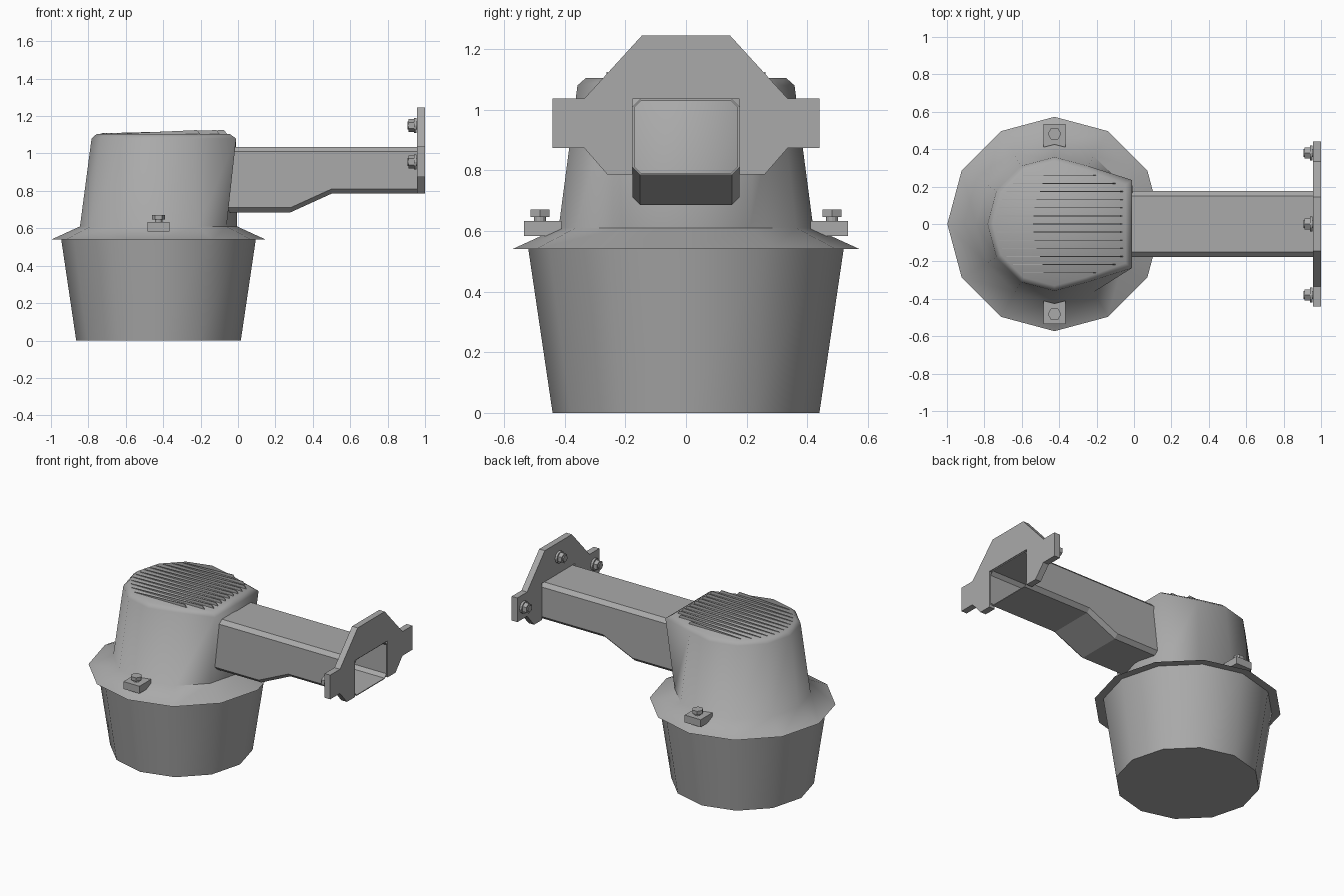
import bpy, bmesh, math
from mathutils import Vector, Matrix

cube = bpy.data.objects.get("Cube")
if cube:
    bpy.data.objects.remove(cube, do_unlink=True)

grey = bpy.data.materials.new("cast grey")
grey.use_nodes = True
colour = (0.4, 0.4, 0.4, 1)
grey.diffuse_color = colour
grey.node_tree.nodes["Principled BSDF"].inputs["Base Color"].default_value = colour

CX = -0.425  # lamp axis


def finish(name, bm, smooth=None):
    bmesh.ops.recalc_face_normals(bm, faces=bm.faces)
    mesh = bpy.data.meshes.new(name)
    bm.to_mesh(mesh)
    bm.free()
    mesh.materials.append(grey)
    ob = bpy.data.objects.new(name, mesh)
    bpy.context.collection.objects.link(ob)
    if smooth:
        bpy.ops.object.select_all(action='DESELECT')
        ob.select_set(True)
        bpy.context.view_layer.objects.active = ob
        bpy.ops.object.shade_smooth_by_angle(angle=math.radians(smooth))
    return ob


def loft(name, rings, caps=(True, True), smooth=None):
    """Skin a list of closed rings with equal point counts."""
    bm = bmesh.new()
    rows = [[bm.verts.new(p) for p in ring] for ring in rings]
    n = len(rows[0])
    for a, b in zip(rows, rows[1:]):
        for i in range(n):
            j = (i + 1) % n
            bm.faces.new((a[i], a[j], b[j], b[i]))
    if caps[0]:
        bm.faces.new(rows[0])
    if caps[1]:
        bm.faces.new(rows[-1])
    return finish(name, bm, smooth)


def prism(name, points, offset):
    move = Vector(offset)
    base = [Vector(p) for p in points]
    return loft(name, [base, [p + move for p in base]])


def circle(r, z, n=12):
    return [(CX + r * math.cos(math.tau * i / n), r * math.sin(math.tau * i / n), z)
            for i in range(n)]


def flat_sided(r, z, x, half):
    """Circle whose arm side is pulled out to a flat face."""
    ring = circle(r, z)
    ring[0], ring[1], ring[-1] = (x, 0, z), (x, half, z), (x, -half, z)
    return ring


def bolt(name, place, axis, parts):
    """Stacked hexagons and discs: (radius, start, end, sides)."""
    bm = bmesh.new()
    turn = Vector((0, 0, 1)).rotation_difference(Vector(axis)).to_matrix().to_4x4()
    for r, a, b, sides in parts:
        m = Matrix.Translation(place) @ turn @ Matrix.Translation((0, 0, (a + b) / 2))
        bmesh.ops.create_cone(bm, cap_ends=True, segments=sides, radius1=r,
                              radius2=r, depth=b - a,
                              matrix=m @ Matrix.Rotation(math.pi / 2, 4, 'Z'))
    return finish(name, bm)


# Lens bowl
loft("bowl", [circle(0.44, 0), circle(0.52, 0.54)], smooth=35)

# Flared rim running up into the housing and its bevelled roof
loft("housing", [circle(0.5, 0.54), circle(0.573, 0.54), circle(0.42, 0.61),
                 flat_sided(0.358, 1.08, -0.01, 0.235),
                 flat_sided(0.33, 1.105, -0.045, 0.21)],
     caps=(False, True), smooth=60)

# Thin cooling fins, rising towards the arm
FINS = 13
for i in range(FINS):
    y = -0.26 + 0.52 * i / (FINS - 1)
    x0 = CX - math.sqrt(0.31 ** 2 - y * y)
    x1 = -0.055 - max(0, abs(y) - 0.2) * 2.4
    prism("roof_fin", [(x0, y - 0.002, 1.1), (x1, y - 0.002, 1.1),
                       (x1 - 0.02, y - 0.002, 1.125), (x0, y - 0.002, 1.108)],
          (0, 0.004, 0))


# Hollow arm with chamfered corners and a stepped underside
def arm_ring(x, low):
    w, c, top = 0.176, 0.025, 1.035
    half = [(w - c, low), (w, low + c), (w, top - c), (w - c, top)]
    return [(x, y, z) for y, z in half] + [(x, -y, z) for y, z in reversed(half)]


arm = loft("arm", [arm_ring(-0.06, 0.685), arm_ring(0.28, 0.685),
                   arm_ring(0.5, 0.785), arm_ring(0.995, 0.785)], caps=(False, False))
wall = arm.modifiers.new("wall", 'SOLIDIFY')
wall.thickness = 0.006
wall.offset = -1

# Mounting plate, notched around the arm
side = [(0.176, 1.035), (0.176, 0.787), (0.26, 0.787), (0.335, 0.873), (0.44, 0.873),
        (0.44, 1.037), (0.335, 1.037), (0.145, 1.245)]
outline = side + [(-y, z) for y, z in reversed(side)]
prism("mounting_plate", [(0.958, y, z) for y, z in outline], (0.042, 0, 0))

# Plate bolts
for y, z in ((-0.38, 0.955), (0, 1.15), (0.38, 0.955)):
    bolt("plate_bolt", (0.96, y, z), (-1, 0, 0),
         [(0.022, 0, 0.055, 12), (0.04, 0.005, 0.02, 12), (0.034, 0.02, 0.048, 6)])

# Clamp lugs on the rim, notched on the housing side, each with a bolt
for s in (-1, 1):
    prism("clamp_lug", [(CX - 0.06, s * 0.41, 0.583), (CX, s * 0.425, 0.583),
                        (CX + 0.06, s * 0.41, 0.583), (CX + 0.06, s * 0.535, 0.583),
                        (CX - 0.06, s * 0.535, 0.583)], (0, 0, 0.05))
    bolt("clamp_bolt", (CX, s * 0.482, 0.63), (0, 0, 1),
         [(0.02, 0, 0.02, 12), (0.036, 0.016, 0.04, 6)])
